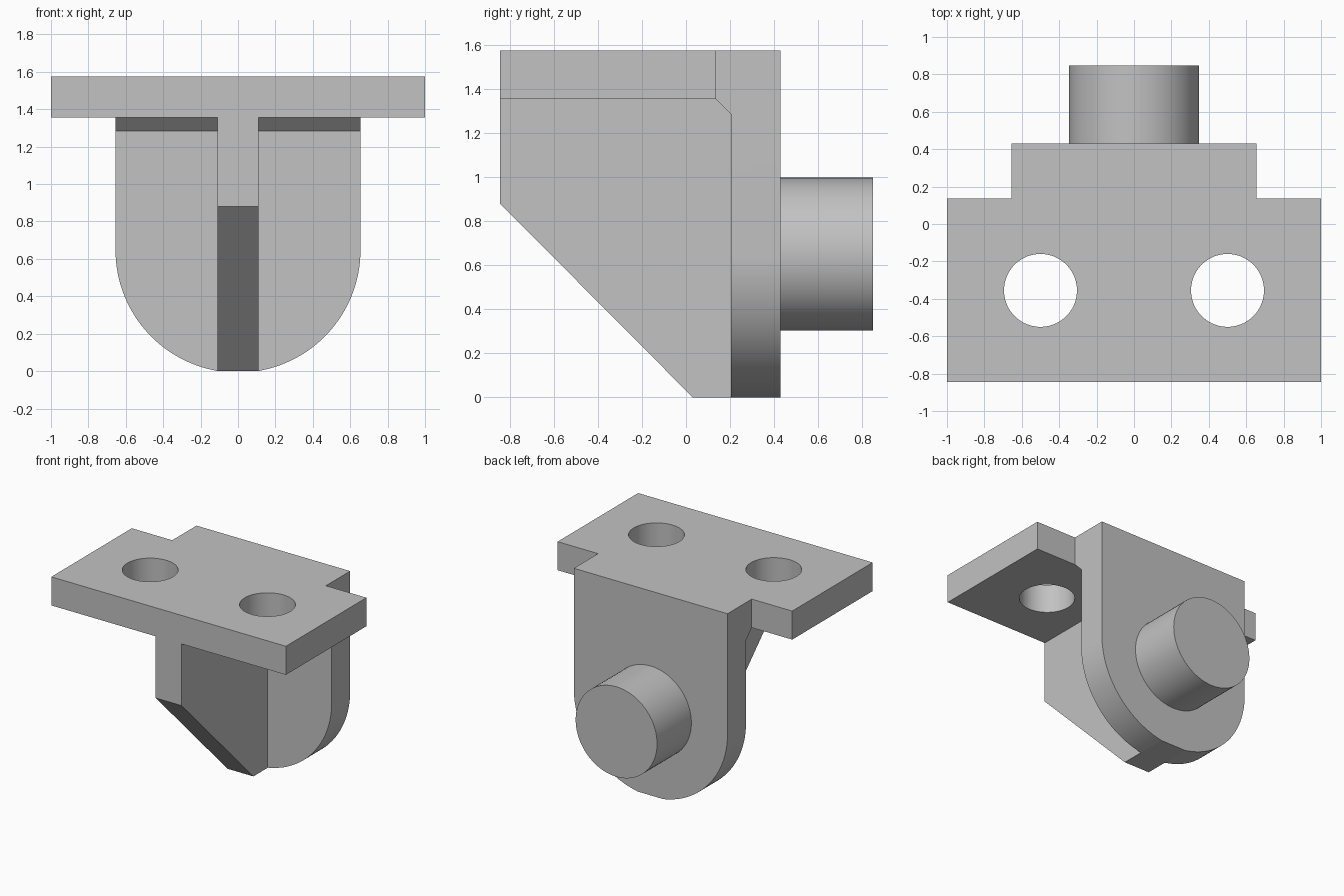
import bpy, bmesh, math
from mathutils import Vector

cube = bpy.data.objects.get("Cube")
if cube:
    bpy.data.objects.remove(cube, do_unlink=True)

grey = bpy.data.materials.new("light grey")
grey.use_nodes = True
colour = (0.54, 0.54, 0.54, 1)
grey.diffuse_color = colour
grey.node_tree.nodes["Principled BSDF"].inputs["Base Color"].default_value = colour

# Main sizes
HALF_W = 0.655
RIB_HALF = 0.11
TOP, UNDER = 1.575, 1.355
FRONT, STEP, SLAB, BACK = -0.845, 0.135, 0.205, 0.43
AXIS_Z = 0.647


def prism(name, outline, axis, start, end):
    """Extrude a 2D outline along x, y or z."""
    place = {
        "x": lambda p, t: (t, p[0], p[1]),
        "y": lambda p, t: (p[0], t, p[1]),
        "z": lambda p, t: (p[0], p[1], t),
    }[axis]
    bm = bmesh.new()
    face = bm.faces.new([bm.verts.new(place(p, start)) for p in outline])
    extruded = bmesh.ops.extrude_face_region(bm, geom=[face])["geom"]
    offset = Vector(place((0, 0), end - start))
    moved = [v for v in extruded if isinstance(v, bmesh.types.BMVert)]
    bmesh.ops.translate(bm, verts=moved, vec=offset)
    bmesh.ops.recalc_face_normals(bm, faces=bm.faces)
    mesh = bpy.data.meshes.new(name)
    bm.to_mesh(mesh)
    bm.free()
    mesh.materials.append(grey)
    obj = bpy.data.objects.new(name, mesh)
    bpy.context.collection.objects.link(obj)
    return obj


def arc(cx, cy, r, a0, a1, n):
    return [(cx + r * math.cos(a0 + (a1 - a0) * i / n),
             cy + r * math.sin(a0 + (a1 - a0) * i / n)) for i in range(n + 1)]


def circle(cx, cy, r, n=72):
    return arc(cx, cy, r, 0, math.tau, n)[:-1]


def combine(target, other, operation):
    mod = target.modifiers.new(operation.lower(), "BOOLEAN")
    mod.operation = operation
    mod.solver = "EXACT"
    mod.object = other
    bpy.context.view_layer.objects.active = target
    bpy.ops.object.modifier_apply(modifier=mod.name)
    bpy.data.objects.remove(other, do_unlink=True)


# Stepped mounting plate
half = [(1, FRONT), (1, STEP), (HALF_W, STEP), (HALF_W, BACK)]
outline = half + [(-x, y) for x, y in reversed(half)]
bracket = prism("bracket", outline, "z", UNDER, TOP)

# Round-ended back slab, flattened at the bottom across the rib width
tilt = math.acos(RIB_HALF / HALF_W)
right = arc(0, AXIS_Z, HALF_W, 0, -tilt, 32)
right[-1] = (RIB_HALF, 0)
right = [(HALF_W, UNDER)] + right
slab_outline = right + [(-x, z) for x, z in reversed(right)]
slab = prism("back_slab", slab_outline, "y", SLAB, BACK)

# Bevelled fillet under the plate
fillet = prism("fillet", [(STEP, UNDER), (SLAB, UNDER), (SLAB, 1.285)],
               "x", -HALF_W, HALF_W)

# Central rib with sloped front
rib = prism("rib", [(FRONT, UNDER), (FRONT, 0.88), (0.03, 0), (SLAB, 0), (SLAB, UNDER)],
            "x", -RIB_HALF, RIB_HALF)

# Rear pin
pin = prism("pin", circle(0, 0.65, 0.347), "y", BACK - 0.1, 0.848)

for part in (slab, fillet, rib, pin):
    combine(bracket, part, "UNION")

# Bolt holes
for side in (-1, 1):
    hole = prism("hole_cutter", circle(side * 0.5, -0.355, 0.195), "z", UNDER - 0.2, TOP + 0.2)
    hole.hide_render = True
    combine(bracket, hole, "DIFFERENCE")

bpy.ops.object.select_all(action="DESELECT")
bracket.select_set(True)
bpy.context.view_layer.objects.active = bracket
bpy.ops.object.shade_smooth_by_angle(angle=math.radians(20))
# The slab's flat bottom stays crisp
for poly in bracket.data.polygons:
    if abs(poly.normal.z) > 0.999 or abs(poly.normal.y) > 0.999:
        poly.use_smooth = False
